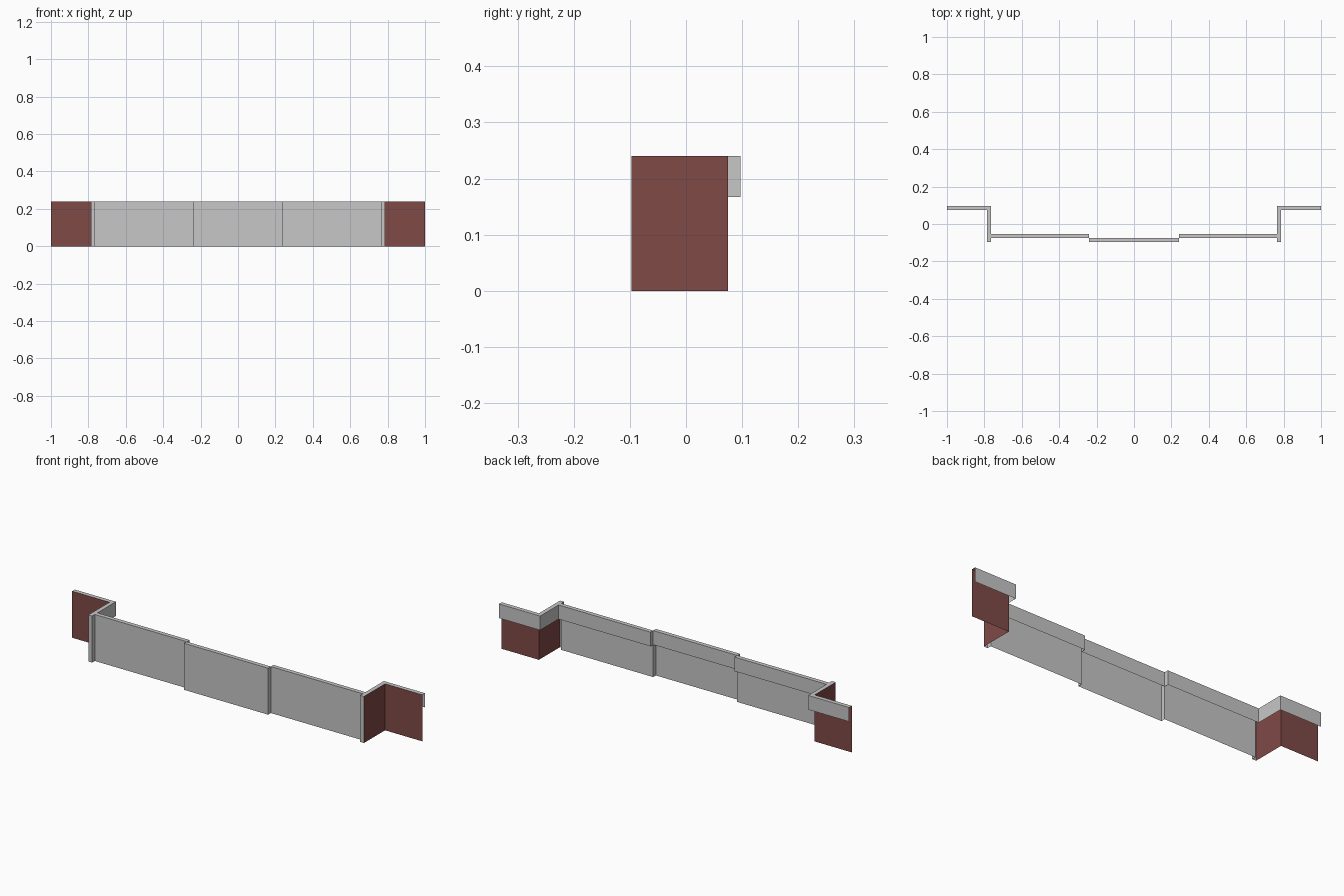
import bpy, bmesh

if "Cube" in bpy.data.objects:
    bpy.data.objects.remove(bpy.data.objects["Cube"])

TOP, LIP = 0.24, 0.167          # wall height, underside of the rear coping lip


def material(name, rgb):
    m = bpy.data.materials.new(name)
    m.diffuse_color = (*rgb, 1)
    m.use_nodes = True
    m.node_tree.nodes["Principled BSDF"].inputs["Base Color"].default_value = m.diffuse_color
    return m


GREY = material("pale grey", (0.57, 0.57, 0.57))
BRICK = material("brick red", (0.21, 0.068, 0.062))


def finish(name, bm, mat):
    """Turn the right half into a mirrored object."""
    me = bpy.data.meshes.new(name)
    bm.to_mesh(me)
    bm.free()
    me.materials.append(mat)
    ob = bpy.data.objects.new(name, me)
    bpy.context.collection.objects.link(ob)
    mod = ob.modifiers.new("mirror", 'MIRROR')
    mod.use_clip = True
    mod.merge_threshold = 0.0005


def sheet(name, path, z0, z1, mat):
    """Upright sheet following a plan path."""
    bm = bmesh.new()
    low = [bm.verts.new((x, y, z0)) for x, y in path]
    high = [bm.verts.new((x, y, z1)) for x, y in path]
    for i in range(len(path) - 1):
        bm.faces.new((low[i], low[i + 1], high[i + 1], high[i]))
    finish(name, bm, mat)


def flat(name, rects, z, mat):
    """Level strips given as x0, x1, y0, y1."""
    bm = bmesh.new()
    for x0, x1, y0, y1 in rects:
        bm.faces.new([bm.verts.new((x, y, z)) for x, y in
                      ((x0, y0), (x1, y0), (x1, y1), (x0, y1))])
    finish(name, bm, mat)


# Plan lines: centre panel, recessed side panel, return, wing
XC, XI, XO, XE = 0.24, 0.765, 0.787, 1.0
F0, F1, F2 = -0.097, -0.075, -0.053
W0, W1 = 0.075, 0.097

# Grey front facing with stepped panels
sheet("front_panels", [(0, F0), (XC, F0), (XC, F1), (XI, F1), (XI, F0), (XO, F0)],
      0, TOP, GREY)
# Brick return and wing walls
sheet("brick_wings", [(XO, F0), (XO, W0), (XE, W0)], 0, TOP, BRICK)
# Short lip hanging down behind the coping
sheet("rear_lip", [(XE, W1), (XI, W1), (XI, F2), (XC, F2), (XC, F1), (0, F1)],
      LIP, TOP, GREY)
# Level top of the coping
flat("coping_top", [(0, XC, F0, F1), (XC, XI, F1, F2),
                    (XI, XO, F0, W1), (XO, XE, W0, W1)], TOP, GREY)
